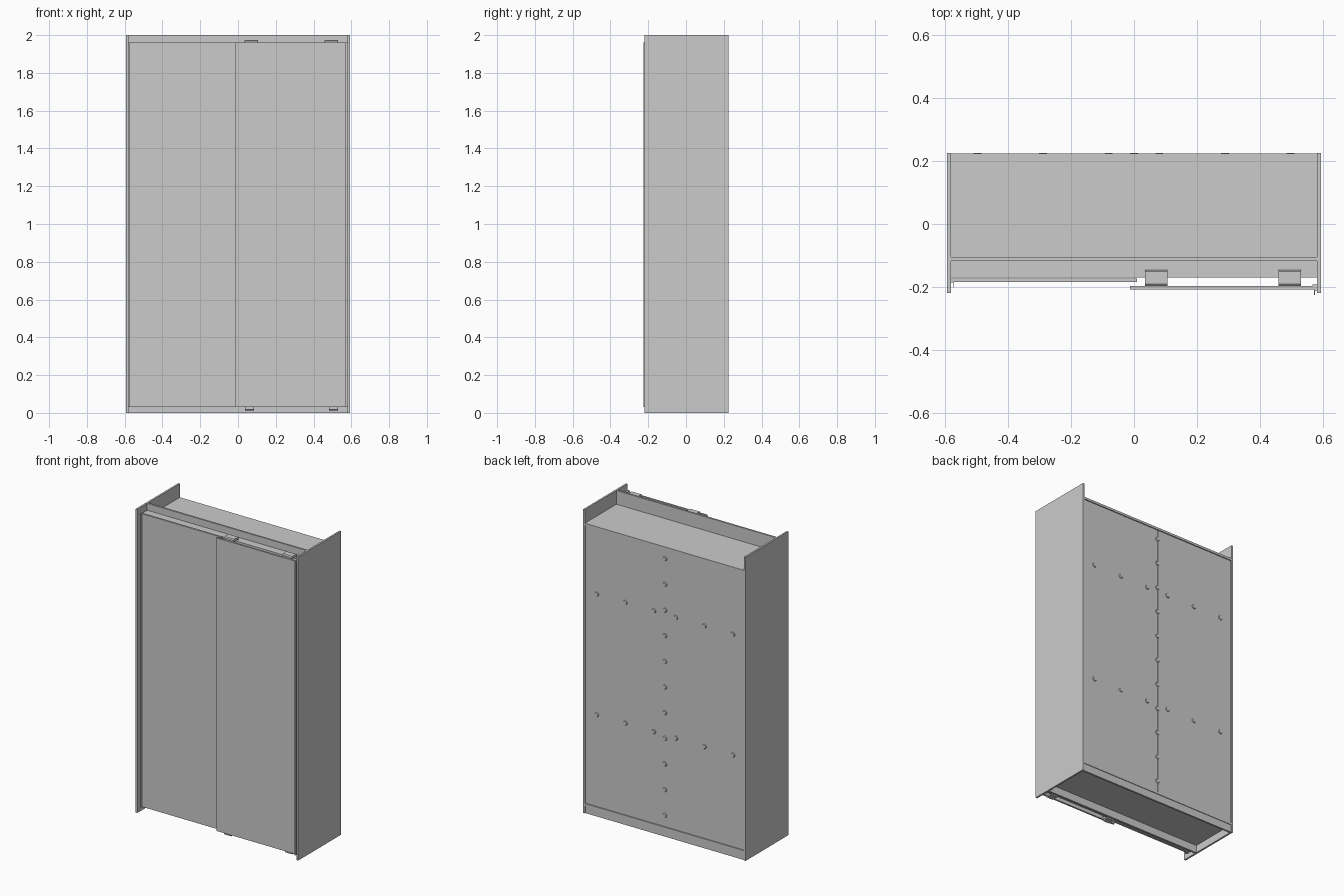
import bpy, bmesh, math
from mathutils import Matrix

if "Cube" in bpy.data.objects:
    bpy.data.objects.remove(bpy.data.objects["Cube"])


def box(name, x, y, z, bevel=0.0):
    """Box from (min, max) ranges on each axis."""
    bm = bmesh.new()
    bmesh.ops.create_cube(bm, size=1)
    for v in bm.verts:
        for i, r in enumerate((x, y, z)):
            v.co[i] = r[0] if v.co[i] < 0 else r[1]
    if bevel:
        bmesh.ops.bevel(bm, geom=bm.edges[:], offset=bevel, segments=1, affect='EDGES')
    return finish(name, bm)


def finish(name, bm):
    me = bpy.data.meshes.new(name)
    bm.to_mesh(me)
    bm.free()
    ob = bpy.data.objects.new(name, me)
    bpy.context.collection.objects.link(ob)
    return ob


def extrude_profile(name, pts, axis, lo, hi):
    """Extrude a profile: (y, z) points along 'x', or (x, y) points along 'z'."""
    bm = bmesh.new()
    co = [(lo, a, b) if axis == 'x' else (a, b, lo) for a, b in pts]
    f = bm.faces.new([bm.verts.new(c) for c in co])
    r = bmesh.ops.extrude_face_region(bm, geom=[f])
    vec = (hi - lo, 0, 0) if axis == 'x' else (0, 0, hi - lo)
    bmesh.ops.translate(bm, vec=vec, verts=[g for g in r['geom'] if isinstance(g, bmesh.types.BMVert)])
    bmesh.ops.recalc_face_normals(bm, faces=bm.faces[:])
    return finish(name, bm)


IN, OUT = 0.58, 0.592
FRONT, BACK = -0.105, 0.224

# carcass
for s, side in ((-1, "left"), (1, "right")):
    box(f"{side}_side_panel", sorted((s * IN, s * OUT)), (-0.219, 0.225), (0, 2))
box("top_panel", (-IN, IN), (FRONT, BACK), (1.895, 1.91))
box("bottom_panel", (-IN, IN), (-0.117, BACK), (0.05, 0.064))
box("top_fascia", (-IN, IN), (-0.117, FRONT), (1.88, 2))
box("front_plinth", (-IN, IN), (-0.117, FRONT), (0, 0.05))
box("back_plinth", (-IN, IN), (0.208, 0.22), (0, 0.05))

# interior divider and shelves
box("divider", (-0.006, 0.006), (FRONT, 0.214), (0.064, 1.895))
for s, side in ((-1, "left"), (1, "right")):
    for i, z in enumerate((0.67, 1.465)):
        box(f"{side}_shelf_{i + 1}", sorted((s * 0.006, s * IN)),
            (FRONT, 0.214), (z - 0.006, z + 0.006))
    # back panel halves
    box(f"{side}_back_panel", sorted((s * 0.004, s * 0.578)), (0.215, 0.22), (0.066, 1.893))
box("back_joint_strip", (-0.004, 0.004), (0.214, 0.218), (0.066, 1.893))


# screw caps on the back
def cap(name, x, z):
    bm = bmesh.new()
    bmesh.ops.create_cone(bm, cap_ends=True, segments=16, radius1=0.015, radius2=0.012, depth=0.005,
                          matrix=Matrix.Translation((x, 0.2222, z)) @ Matrix.Rotation(-math.pi / 2, 4, 'X'))
    finish(name, bm)


for i in range(11):
    cap(f"joint_screw_{i + 1}", 0, 0.14 + i * 0.169)
for z in (0.67, 1.465):
    for x in (0.08, 0.288, 0.496):
        for s in (-1, 1):
            cap("shelf_screw", s * x, z)

# twin channel sliding tracks, top opening down and bottom opening up
ribs = [(-0.117, 0.035), (-0.117, 0), (-0.135, 0), (-0.135, 0.029), (-0.143, 0.029), (-0.143, 0),
        (-0.149, 0), (-0.149, 0.029), (-0.159, 0.029), (-0.159, 0), (-0.169, 0), (-0.169, 0.035)]
extrude_profile("top_track", [(y, 1.92 + z) for y, z in ribs], 'x', -IN, IN)
extrude_profile("bottom_track", [(y, 0.066 - z) for y, z in ribs], 'x', -IN, IN)

# sliding doors
Z0, Z1 = 0.03, 1.96
box("left_door", (-0.575, 0.01), (-0.184, -0.172), (Z0, Z1))
box("right_door", (-0.012, 0.575), (-0.208, -0.197), (Z0, Z1))

# edge grip profiles on the outer door edges
extrude_profile("left_door_grip", [(-0.579, -0.172), (-0.579, -0.186), (-0.574, -0.186), (-0.574, -0.201),
                                   (-0.572, -0.201), (-0.572, -0.184), (-0.575, -0.184), (-0.575, -0.172)],
                'z', Z0, Z1)
extrude_profile("right_door_grip", [(0.579, -0.192), (0.579, -0.21), (0.573, -0.21), (0.573, -0.225),
                                    (0.57, -0.225), (0.57, -0.208), (0.575, -0.208), (0.575, -0.197),
                                    (0.566, -0.197), (0.566, -0.192)], 'z', Z0, Z1)

# roller brackets carrying the outer door
for i, (a, b) in enumerate(((0.035, 0.106), (0.458, 0.529))):
    extrude_profile(f"top_roller_bracket_{i + 1}",
                    [(-0.146, 1.945), (-0.146, 1.97), (-0.15, 1.975), (-0.19, 1.975), (-0.197, 1.97),
                     (-0.197, 1.90), (-0.192, 1.90), (-0.192, 1.96), (-0.152, 1.96), (-0.152, 1.945)],
                    'x', a, b)
    m = (0.06, 0.505)[i]
    extrude_profile(f"bottom_guide_bracket_{i + 1}",
                    [(-0.146, 0.04), (-0.146, 0.018), (-0.152, 0.013), (-0.19, 0.013), (-0.197, 0.018),
                     (-0.197, 0.09), (-0.192, 0.09), (-0.192, 0.022), (-0.152, 0.022), (-0.152, 0.04)],
                    'x', m - 0.024, m + 0.024)
